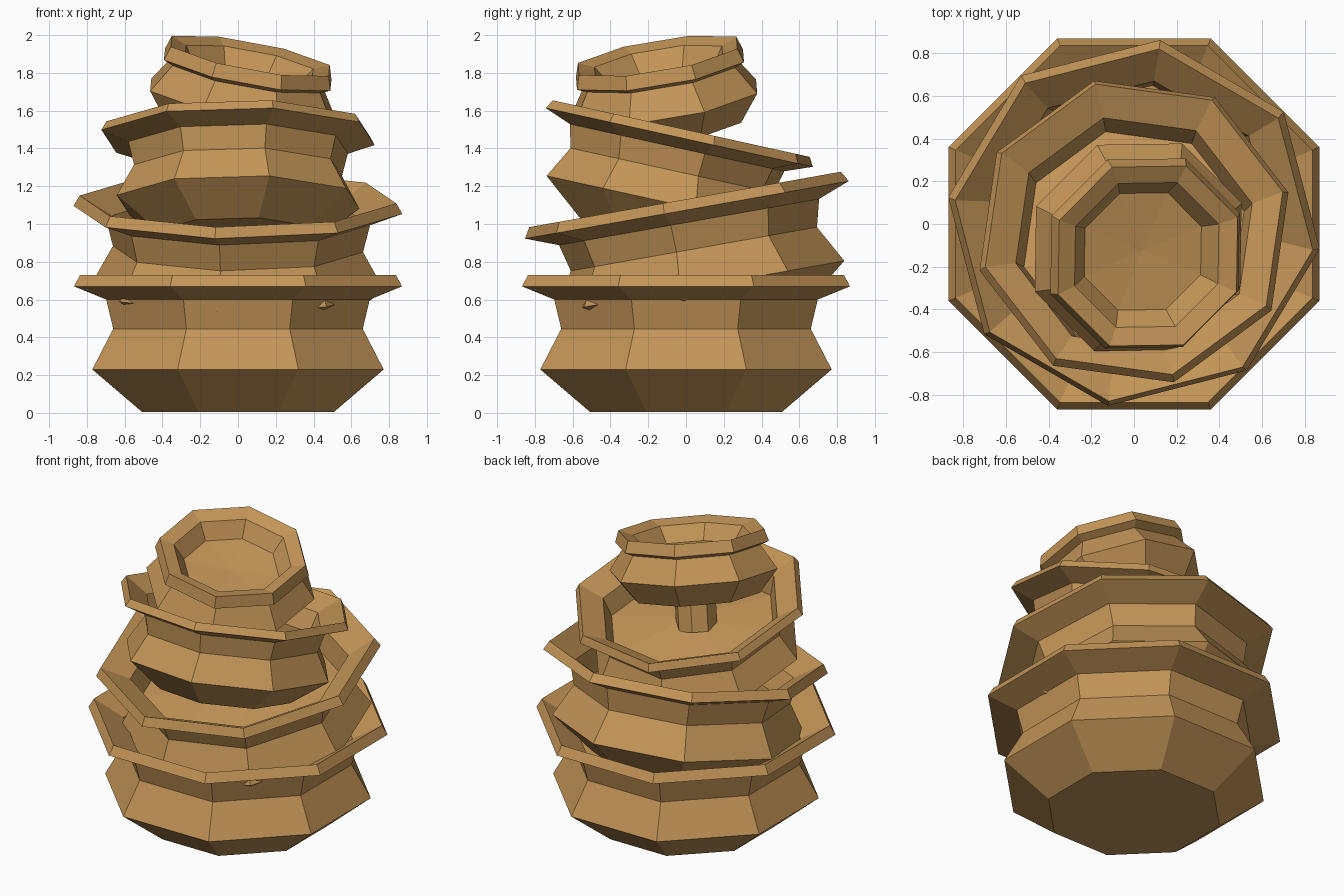
import bpy, bmesh, math
from mathutils import Vector, Matrix

if "Cube" in bpy.data.objects:
    bpy.data.objects.remove(bpy.data.objects["Cube"])

clay = bpy.data.materials.new("tan_clay")
clay.diffuse_color = (0.55, 0.30, 0.095, 1)
clay.use_nodes = True
clay.node_tree.nodes["Principled BSDF"].inputs["Base Color"].default_value = clay.diffuse_color


def lathe(name, profile, centre, axis, turn, scale=1.0, sides=8):
    """Closed low-poly turned shape; profile heights are measured from the rim."""
    bm = bmesh.new()
    rings = []
    for r, z in profile:
        if r == 0:
            rings.append([bm.verts.new((0, 0, z * scale))])
        else:
            rings.append([bm.verts.new((r * scale * math.cos(2 * math.pi * i / sides),
                                        r * scale * math.sin(2 * math.pi * i / sides),
                                        z * scale)) for i in range(sides)])
    for a, b in zip(rings, rings[1:]):
        for i in range(sides):
            j = (i + 1) % sides
            if len(b) == 1:
                bm.faces.new((a[i], a[j], b[0]))
            else:
                bm.faces.new((a[i], a[j], b[j], b[i]))
    bm.faces.new(list(reversed(rings[0])))
    bmesh.ops.recalc_face_normals(bm, faces=bm.faces[:])
    tilt = Vector((0, 0, 1)).rotation_difference(Vector(axis).normalized()).to_matrix().to_4x4()
    bm.transform(Matrix.Translation(centre) @ tilt @ Matrix.Rotation(math.radians(turn), 4, 'Z'))
    me = bpy.data.meshes.new(name)
    bm.to_mesh(me)
    bm.free()
    me.materials.append(clay)
    ob = bpy.data.objects.new(name, me)
    bpy.context.collection.objects.link(ob)
    return ob


# Shared profile of the three big pots: base, belly, neck, flared rim, cavity
pot = [(0.55, -0.725), (0.835, -0.50), (0.715, -0.285), (0.755, -0.13),
       (0.94, -0.06), (0.905, 0.0), (0.72, -0.11), (0.67, -0.27), (0, -0.20)]

lathe("bottom_pot", pot, (0, 0, 0.73), (0, 0, 1), 22.5)
lathe("second_pot", pot, (0, -0.005, 1.13), (0, -0.175, 0.985), -8, 0.935)
lathe("third_pot", pot, (0, -0.025, 1.505), (0, 0.215, 0.977), 14.5, 0.795)

# Small top pot with a narrow foot
small = [(0.13, -0.62), (0.13, -0.43), (0.41, -0.40), (0.53, -0.25), (0.43, -0.10),
         (0.485, -0.075), (0.46, 0.0), (0.37, -0.03), (0.30, -0.13), (0, -0.15)]
lathe("top_pot", small, (0.065, -0.15, 1.89), (0.188, -0.169, 1), 22.5)
